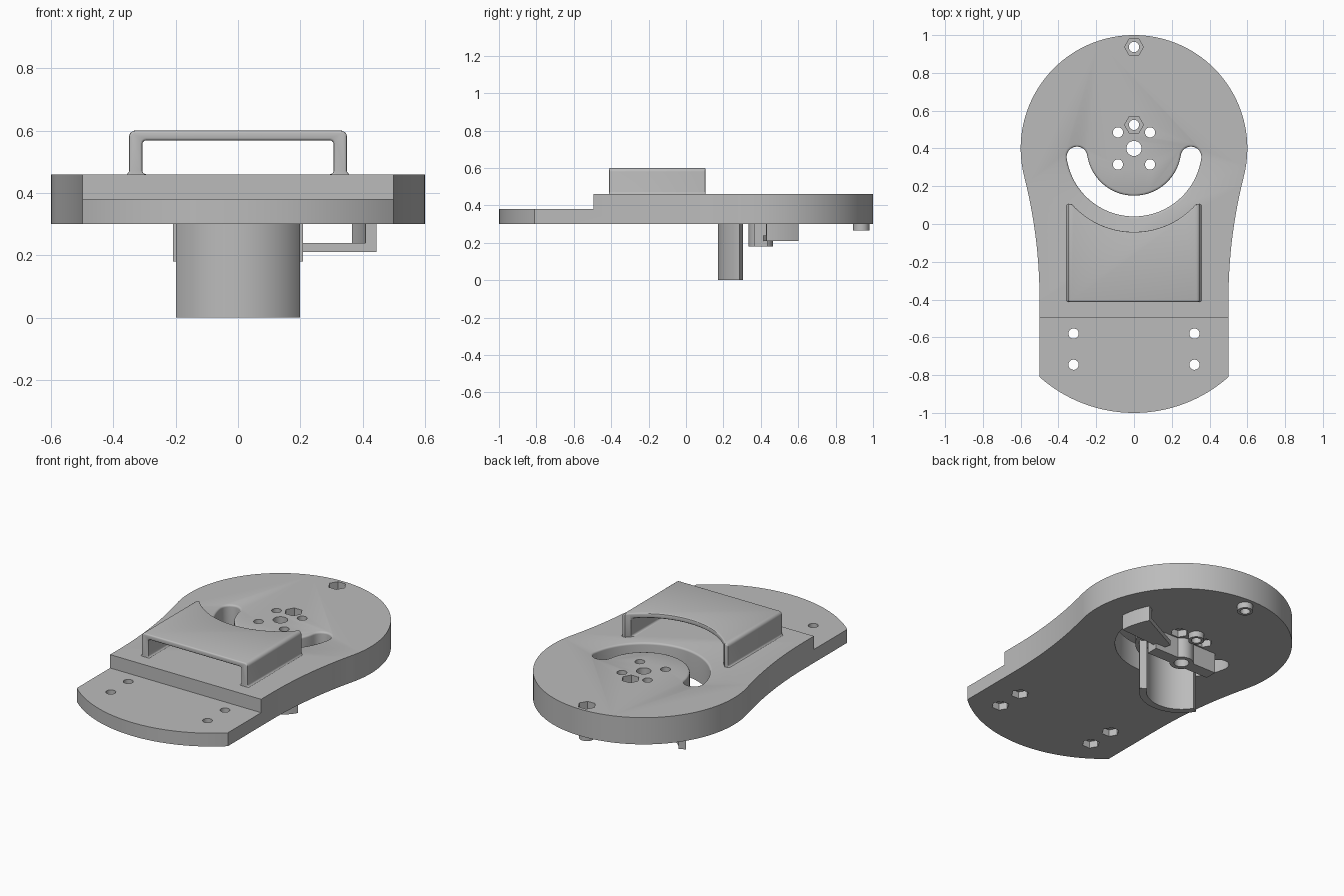
import bpy, bmesh
from math import radians, cos, sin, sqrt

old = bpy.data.objects.get("Cube")
if old:
    bpy.data.objects.remove(old, do_unlink=True)

grey = bpy.data.materials.new("plain grey")
grey.use_nodes = True
colour = (0.5, 0.5, 0.5, 1)
grey.diffuse_color = colour
grey.node_tree.nodes["Principled BSDF"].inputs["Base Color"].default_value = colour

HUB_Y = 0.4            # centre of the round end
BASE, STEP, TOP = 0.30, 0.38, 0.46


def arc(cx, cy, r, a0, a1, n=24):
    angles = [radians(a0 + (a1 - a0) * i / n) for i in range(n + 1)]
    return [(cx + r * cos(a), cy + r * sin(a)) for a in angles]


def circle(cx, cy, r, n=32):
    return arc(cx, cy, r, 0, 360, n)[:-1]


def loft(name, rings):
    """Skin a stack of equal-length 3D rings and cap both ends."""
    bm = bmesh.new()
    rows = [[bm.verts.new(p) for p in ring] for ring in rings]
    n = len(rows[0])
    for a, b in zip(rows, rows[1:]):
        for i in range(n):
            j = (i + 1) % n
            bm.faces.new((a[i], a[j], b[j], b[i]))
    bm.faces.new(rows[0])
    bm.faces.new(rows[-1])
    bmesh.ops.recalc_face_normals(bm, faces=bm.faces)
    mesh = bpy.data.meshes.new(name)
    bm.to_mesh(mesh)
    bm.free()
    mesh.materials.append(grey)
    ob = bpy.data.objects.new(name, mesh)
    bpy.context.collection.objects.link(ob)
    return ob


def prism(name, pts, z0, z1):
    return loft(name, [[(x, y, z) for x, y in pts] for z in (z0, z1)])


def bake(ob):
    deps = bpy.context.evaluated_depsgraph_get()
    mesh = bpy.data.meshes.new_from_object(ob.evaluated_get(deps))
    ob.modifiers.clear()
    ob.data = mesh


def boolean(ob, tools, operation='DIFFERENCE'):
    for tool in tools:
        mod = ob.modifiers.new("boolean", 'BOOLEAN')
        mod.operation, mod.solver, mod.object = operation, 'EXACT', tool
    bake(ob)
    for tool in tools:
        bpy.data.objects.remove(tool, do_unlink=True)


def sector(r0, r1, a0, a1, n=24):
    return arc(0, HUB_Y, r1, a0, a1, n) + arc(0, HUB_Y, r0, a1, a0, n)


def box(name, x0, x1, y0, y1, z0, z1):
    return prism(name, [(x0, y0), (x1, y0), (x1, y1), (x0, y1)], z0, z1)


# Base plate: round back, waisted sides, shallow arc at the front
half = arc(0, HUB_Y, 0.6, 90, -14.25, 40)
half += arc(3.15, -0.4, 2.65, 165.75, 180, 16)[1:]
half += arc(0, -0.247, 0.753, -48.4, -90, 16)
plate = prism("base_plate", half + [(-x, y) for x, y in half[-2:0:-1]], BASE, TOP)


# Curved slot with a rounded upper rim
def slot(grow):
    mid, w, tilt = 0.305, 0.055 + grow, 8.5
    ex, ey = mid * cos(radians(tilt)), HUB_Y - mid * sin(radians(tilt))
    pts = arc(0, HUB_Y, mid + w, -180 + tilt, -tilt, 48)
    pts += arc(ex, ey, w, -tilt, 180 - tilt, 12)[1:-1]
    pts += arc(0, HUB_Y, mid - w, -tilt, -180 + tilt, 48)
    pts += arc(-ex, ey, w, tilt, 180 + tilt, 12)[1:-1]
    return pts


rim = 0.012
levels = [(BASE - 0.1, 0)]
for i in range(6):
    h = rim * i / 5
    levels.append((TOP - rim + h, rim - sqrt(rim * rim - h * h)))
levels.append((TOP + 0.05, rim))
cutters = [loft("slot_cutter", [[(x, y, z) for x, y in slot(g)] for z, g in levels]),
           box("step_cutter", -1, 1, -1.2, -0.495, STEP, 0.6)]

# Screw holes, with hexagonal nut pockets below or above
small = [(sx * 0.085, HUB_Y + sy * 0.085) for sx in (-1, 1) for sy in (-1, 1)]
small += [(sx * 0.32, y) for sx in (-1, 1) for y in (-0.58, -0.745)]
bosses = [(0, 0.525), (0, 0.937)]
for x, y in small + bosses:
    cutters.append(prism("hole_cutter", circle(x, y, 0.027), 0.1, 0.6))
for x, y in small:
    cutters.append(prism("nut_cutter", circle(x, y, 0.048, 6), 0.2, BASE + 0.04))
for x, y in bosses:
    cutters.append(prism("nut_cutter", circle(x, y, 0.05, 6), TOP - 0.1, 0.6))
cutters.append(prism("centre_cutter", circle(0, HUB_Y, 0.04), 0.1, 0.6))
boolean(plate, cutters)

# Short bosses under the two upper nut pockets
for name, (x, y) in zip(("inner_boss", "outer_boss"), bosses):
    boss = prism(name, circle(x, y, 0.043), 0.265, BASE)
    boolean(boss, [prism("hole_cutter", circle(x, y, 0.027), 0.1, 0.6)])

# Bridge handle: arch section with flared feet, hollowed at the back by an arc
foot = 0.012
side = arc(0.35 + foot, TOP + foot, foot, 270, 180, 4)
side += arc(0.33, 0.58, 0.02, 0, 90, 5)
inner = arc(0.295, 0.557, 0.012, 90, 0, 4)
inner += arc(0.307 - foot, TOP + foot, foot, 0, -90, 4)
right = [(0.35 + foot, TOP - 0.02)] + side
under = inner + [(0.307 - foot, TOP - 0.02)]
section = right + [(-x, z) for x, z in right[::-1]]
section += [(-x, z) for x, z in under[::-1]] + under
handle = loft("bridge_handle", [[(x, y, z) for x, z in section] for y in (-0.412, 0.105)])
boolean(handle, [prism("arc_cutter", circle(0, HUB_Y, 0.442, 128), 0.4, 0.7)])
bevel = handle.modifiers.new("soft rims", 'BEVEL')
bevel.width, bevel.segments = 0.008, 3
bevel.limit_method, bevel.angle_limit = 'ANGLE', radians(50)
bevel.use_clamp_overlap = False
bake(handle)

# Curved guard wall hanging below the hub
prism("guard_wall", sector(0.19, 0.23, -150, -30, 40), 0, BASE)

# Hub bar with a round middle, bored through
hub = box("hub_bar", -0.208, 0.208, 0.365, 0.435, 0.18, BASE)
boolean(hub, [prism("hub_round", circle(0, HUB_Y, 0.065), 0.18, BASE)], 'UNION')
boolean(hub, [prism("centre_cutter", circle(0, HUB_Y, 0.04), 0.1, 0.6)])

# Fan-shaped side arm and the post joining it to the plate
prism("side_arm", sector(0.15, 0.445, 4, 27, 12), 0.21, 0.24)
prism("arm_post", sector(0.41, 0.445, 4, 27, 12), 0.24, BASE)

# Smooth curved walls, keep hard edges
for ob in bpy.context.scene.objects:
    ob.select_set(ob.type == 'MESH')
bpy.context.view_layer.objects.active = plate
bpy.ops.object.shade_smooth_by_angle(angle=radians(30))
